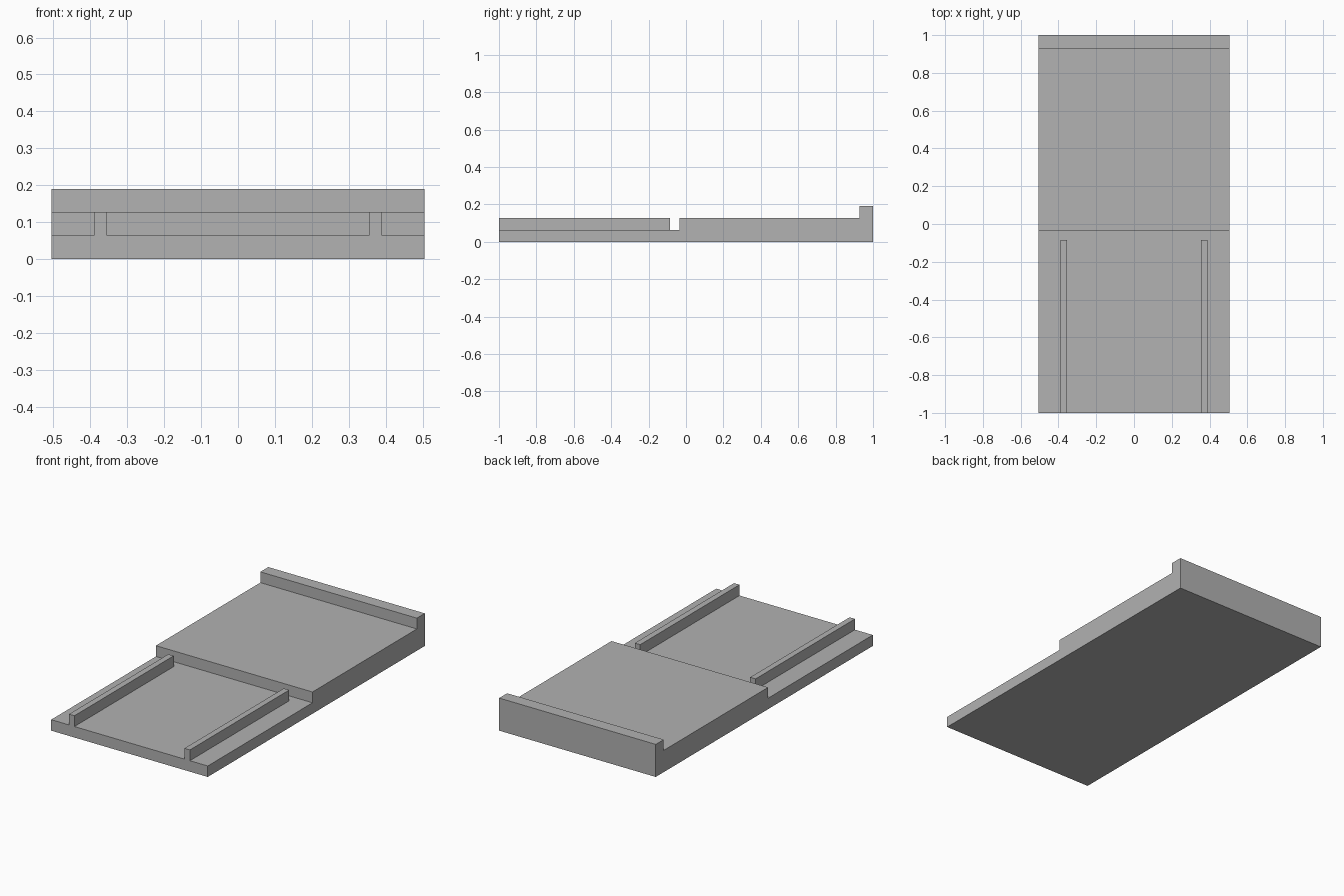
import bpy
import bmesh
from mathutils import Vector

cube = bpy.data.objects.get("Cube")
if cube:
    bpy.data.objects.remove(cube, do_unlink=True)

GREY = (0.445, 0.445, 0.445, 1.0)
grey = bpy.data.materials.new("plain grey")
grey.use_nodes = True
grey.diffuse_color = GREY
grey.node_tree.nodes["Principled BSDF"].inputs["Base Color"].default_value = GREY

HALF_W = 0.505
LOW, MID, HIGH = 0.064, 0.127, 0.19
STEP_Y, LIP_Y, RAIL_END = -0.035, 0.927, -0.085


def extrude_profile(name, profile, x0, x1):
    """Extrude a (y, z) side profile from x0 to x1."""
    bm = bmesh.new()
    face = bm.faces.new([bm.verts.new((x0, y, z)) for y, z in profile])
    result = bmesh.ops.extrude_face_region(bm, geom=[face])
    moved = [v for v in result["geom"] if isinstance(v, bmesh.types.BMVert)]
    bmesh.ops.translate(bm, verts=moved, vec=Vector((x1 - x0, 0, 0)))
    bmesh.ops.recalc_face_normals(bm, faces=bm.faces)
    mesh = bpy.data.meshes.new(name)
    bm.to_mesh(mesh)
    bm.free()
    mesh.materials.append(grey)
    obj = bpy.data.objects.new(name, mesh)
    bpy.context.collection.objects.link(obj)
    return obj


# Stepped base: low front deck, raised rear deck and back lip
base = extrude_profile("stepped_base", [
    (-1, 0), (1, 0), (1, HIGH), (LIP_Y, HIGH), (LIP_Y, MID),
    (STEP_Y, MID), (STEP_Y, LOW), (-1, LOW)], -HALF_W, HALF_W)

# Guide rails, sunk into the front deck and merged with it
bpy.context.view_layer.objects.active = base
for side, x in (("left", 0.355), ("right", -0.39)):
    rail = extrude_profile(side + "_rail", [
        (-1, LOW / 2), (RAIL_END, LOW / 2), (RAIL_END, MID), (-1, MID)],
        x, x + 0.035)
    union = base.modifiers.new("merge " + side, 'BOOLEAN')
    union.operation = 'UNION'
    union.solver = 'EXACT'
    union.object = rail
    bpy.ops.object.modifier_apply(modifier=union.name)
    bpy.data.objects.remove(rail, do_unlink=True)
